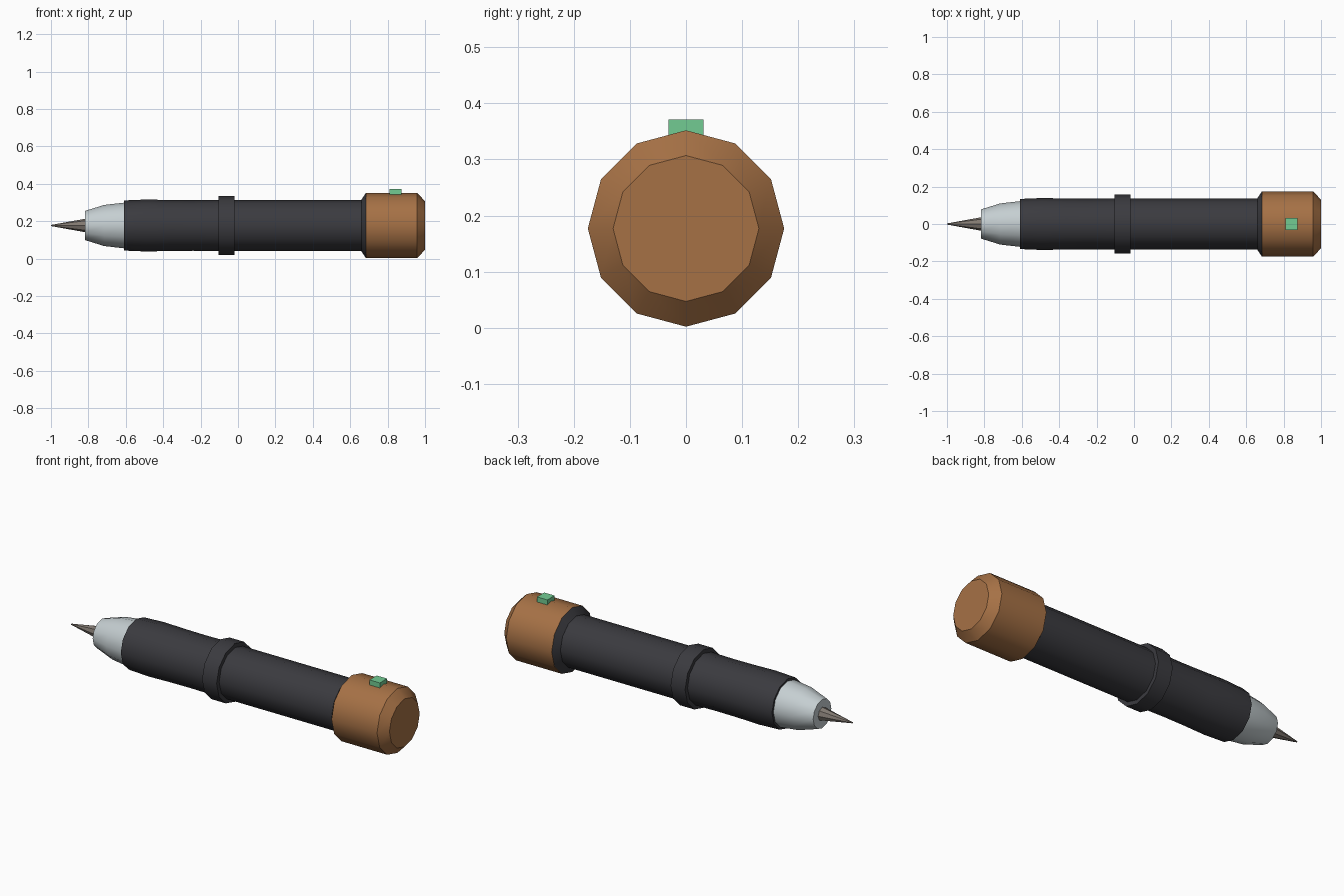
import bpy, bmesh, math

if "Cube" in bpy.data.objects:
    bpy.data.objects.remove(bpy.data.objects["Cube"])

AXIS_Z = 0.177


def material(name, rgb):
    m = bpy.data.materials.new(name)
    m.diffuse_color = (*rgb, 1)
    m.use_nodes = True
    m.node_tree.nodes["Principled BSDF"].inputs["Base Color"].default_value = m.diffuse_color
    return m


BLACK = material("charcoal", (0.043, 0.043, 0.050))
BROWN = material("copper_brown", (0.38, 0.165, 0.06))
SILVER = material("silver", (0.56, 0.62, 0.64))
STEEL = material("dark_steel", (0.22, 0.19, 0.165))
GREEN = material("green", (0.17, 0.60, 0.29))


def finish(bm, name, mat):
    bmesh.ops.recalc_face_normals(bm, faces=bm.faces)
    me = bpy.data.meshes.new(name)
    bm.to_mesh(me)
    bm.free()
    me.materials.append(mat)
    me.shade_smooth()
    me.set_sharp_from_angle(angle=math.radians(34))
    ob = bpy.data.objects.new(name, me)
    bpy.context.collection.objects.link(ob)
    return ob


def lathe(name, profile, mat, sides=12):
    """Closed solid turned around the long axis from (x, radius) pairs."""
    bm = bmesh.new()
    rings = []
    for x, r in profile:
        rings.append([bm.verts.new((x, r * math.sin(math.tau * i / sides),
                                    AXIS_Z + r * math.cos(math.tau * i / sides)))
                      for i in range(sides)])
    for a, b in zip(rings, rings[1:]):
        for i in range(sides):
            j = (i + 1) % sides
            bm.faces.new((a[i], a[j], b[j], b[i]))
    bm.faces.new(rings[0])
    bm.faces.new(rings[-1])
    return finish(bm, name, mat)


# Writing end
lathe("tip", [(-1.0, 0.003), (-0.80, 0.039)], STEEL, sides=8)
lathe("nose_cone", [(-0.818, 0.078), (-0.715, 0.110), (-0.60, 0.123)], SILVER)

# Contoured grip, centre ring and barrel
lathe("grip", [(-0.61, 0.134), (-0.49, 0.139), (-0.36, 0.136),
               (-0.24, 0.135), (-0.09, 0.137)], BLACK)
lathe("centre_ring", [(-0.105, 0.158), (-0.018, 0.158)], BLACK)
lathe("barrel", [(-0.03, 0.136), (0.665, 0.136)], BLACK)
lathe("cap_collar", [(0.659, 0.137), (0.684, 0.174)], BLACK)

# End cap with chamfered rim
lathe("end_cap", [(0.684, 0.175), (0.957, 0.175), (1.0, 0.130)], BROWN)

# Button on the cap
bm = bmesh.new()
bmesh.ops.create_cube(bm, size=1)
bmesh.ops.scale(bm, vec=(0.062, 0.062, 0.041), verts=bm.verts)
bmesh.ops.translate(bm, vec=(0.842, 0, 0.3505), verts=bm.verts)
finish(bm, "button", GREEN)
